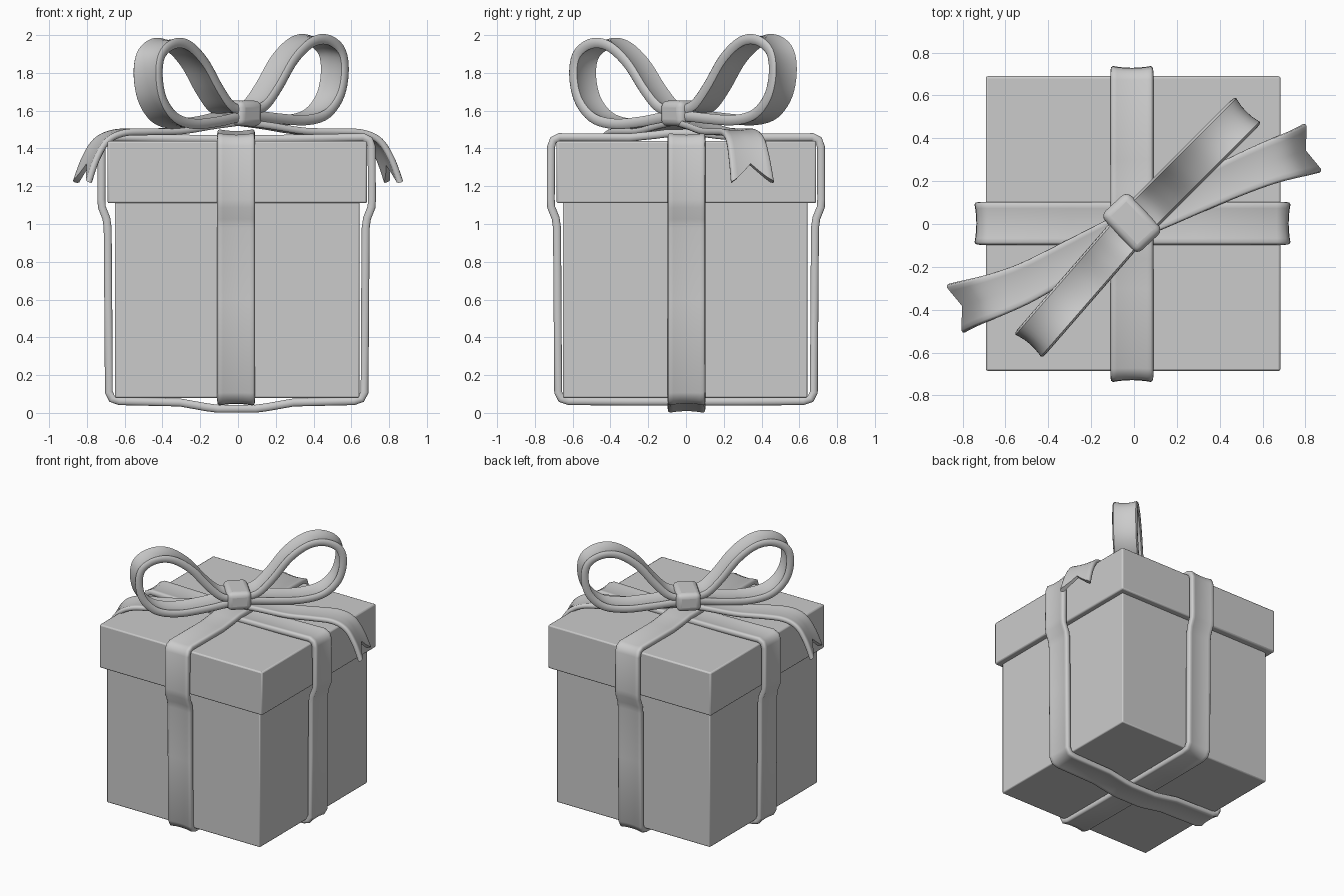
import bpy, bmesh, math
from mathutils import Vector

if "Cube" in bpy.data.objects:
    bpy.data.objects.remove(bpy.data.objects["Cube"])

# half-width / half-thickness profile of a ribbon with slightly rolled edges
TOP = [(-1, 0), (-.97, .7), (-.88, 1), (-.7, .85), (-.35, .65), (0, .6),
       (.35, .65), (.7, .85), (.88, 1), (.97, .7), (1, 0)]


def finish(obj, angle=40):
    bpy.ops.object.select_all(action='DESELECT')
    obj.select_set(True)
    bpy.context.view_layer.objects.active = obj
    bpy.ops.object.shade_smooth_by_angle(angle=math.radians(angle))


def catmull(p, t):
    """Point on a smooth open curve through p, t in 0..1."""
    n = len(p) - 1
    i = min(int(t * n), n - 1)
    f = t * n - i
    a, b, c, d = p[max(i - 1, 0)], p[i], p[i + 1], p[min(i + 2, n)]
    return 0.5 * (2 * b + (c - a) * f + (2 * a - 5 * b + 4 * c - d) * f ** 2
                  + (3 * b - a - 3 * c + d) * f ** 3)


def ribbon(name, path, side, w, t, closed=False, steps=40, notch=0):
    """Sweep the ribbon profile along a path; w gives start and end half-widths."""
    pts = [Vector(p) for p in path]
    side = Vector(side).normalized()
    n = len(pts) if closed else steps + 1
    bm = bmesh.new()
    rings = []
    for i in range(n):
        def frame(u):
            if closed:
                a, b = pts[i] - pts[i - 1], pts[(i + 1) % n] - pts[i]
                tan = a.normalized() + b.normalized()
                return pts[i], tan
            s = i / steps * (1 - notch * (1 - abs(u)))
            return catmull(pts, s), catmull(pts, min(s + .01, 1)) - catmull(pts, max(s - .01, 0))
        f = i / (n - 1)
        half = w[0] + (w[1] - w[0]) * f

        def vert(u, v):
            pos, tan = frame(u)
            return bm.verts.new(pos + side * u * half + tan.cross(side).normalized() * v * t)
        top = [vert(u, v) for u, v in TOP]
        bot = [top[0]] + [vert(u, -v) for u, v in TOP[1:-1]] + [top[-1]]
        rings.append((top, bot))
    for i in range(n if closed else n - 1):
        for k in (0, 1):
            a, b = rings[i][k], rings[(i + 1) % n][k]
            for j in range(len(TOP) - 1):
                bm.faces.new((a[j], a[j + 1], b[j + 1], b[j]))
    if not closed:
        for top, bot in (rings[0], rings[-1]):
            for j in range(len(TOP) - 1):
                bm.faces.new(list(dict.fromkeys((top[j], top[j + 1], bot[j + 1], bot[j]))))
    bmesh.ops.recalc_face_normals(bm, faces=bm.faces)
    me = bpy.data.meshes.new(name)
    bm.to_mesh(me)
    bm.free()
    obj = bpy.data.objects.new(name, me)
    bpy.context.collection.objects.link(obj)
    finish(obj, 50)
    return obj


def block(name, size, loc, bevel, segs, rot=0):
    bpy.ops.mesh.primitive_cube_add(size=1, location=loc, rotation=(0, 0, rot))
    o = bpy.context.object
    o.name = name
    o.scale = size
    bpy.ops.object.transform_apply(location=False, rotation=False, scale=True)
    m = o.modifiers.new("bevel", 'BEVEL')
    m.width, m.segments = bevel, segs
    finish(o)
    return o


# box and lid
block("box_body", (1.295, 1.295, 1.06), (-.005, -.005, .61), .008, 2)
block("box_lid", (1.375, 1.375, .33), (-.004, .002, 1.275), .01, 2)

# two ribbons wrapped around the box
SIDE = [(.62, .062), (.66, .075), (.677, .11), (.68, .6), (.683, .98), (.69, 1.03),
        (.714, 1.09), (.716, 1.13), (.714, 1.41), (.702, 1.445), (.67, 1.46)]
under = [(.1, .022), (.16, .03), (.3, .055)] + SIDE + [(.3, 1.452), (.1, 1.45)]
over = [(.1, .06), (.3, .06)] + SIDE + [(.3, 1.458), (.16, 1.472), (.1, 1.48)]


def ring(half):
    return half + [(-x, z) for x, z in reversed(half)]


ribbon("ribbon_across", [(x - .007, 0.003, z) for x, z in ring(under)], (0, 1, 0), (.1, .1), .021, True)
ribbon("ribbon_front_to_back", [(-.01, y, z) for y, z in ring(over)], (1, 0, 0), (.1, .1), .021, True)

# bow loops, each in its own upright plane
LOOP = [(.02, 1.595), (.13, 1.625), (.23, 1.72), (.35, 1.865), (.48, 1.955), (.60, 1.967), (.70, 1.91),
        (.725, 1.80), (.69, 1.67), (.59, 1.575), (.44, 1.542), (.26, 1.55), (.12, 1.565), (.02, 1.575)]
for name, ang, dz in (("bow_loop_right", 45, .008), ("bow_loop_left", 229, -.012)):
    c, s = math.cos(math.radians(ang)), math.sin(math.radians(ang))
    ribbon(name, [(r * c, r * s, z + dz * min(r * 3, 1)) for r, z in LOOP], (-s, c, 0),
           (.088, .088), .027, steps=64)

# bow knot
block("bow_knot", (.17, .25, .135), (-.01, .005, 1.585), .035, 4, math.radians(43))

# ribbon tails with notched ends
TAIL = [(0, 0, 1.54), (.15, .07, 1.52), (.33, .155, 1.492), (.5, .232, 1.488), (.63, .285, 1.482),
        (.72, .315, 1.44), (.78, .335, 1.345), (.825, .352, 1.22)]
for name, k, dy in (("bow_tail_right", 1, 0), ("bow_tail_left", -1, -.04)):
    ribbon(name, [(k * x, k * y + dy * min(x * 2, 1), z) for x, y, z in TAIL], (-.32, .95, 0),
           (.075, .12), .018, steps=48, notch=.11)
